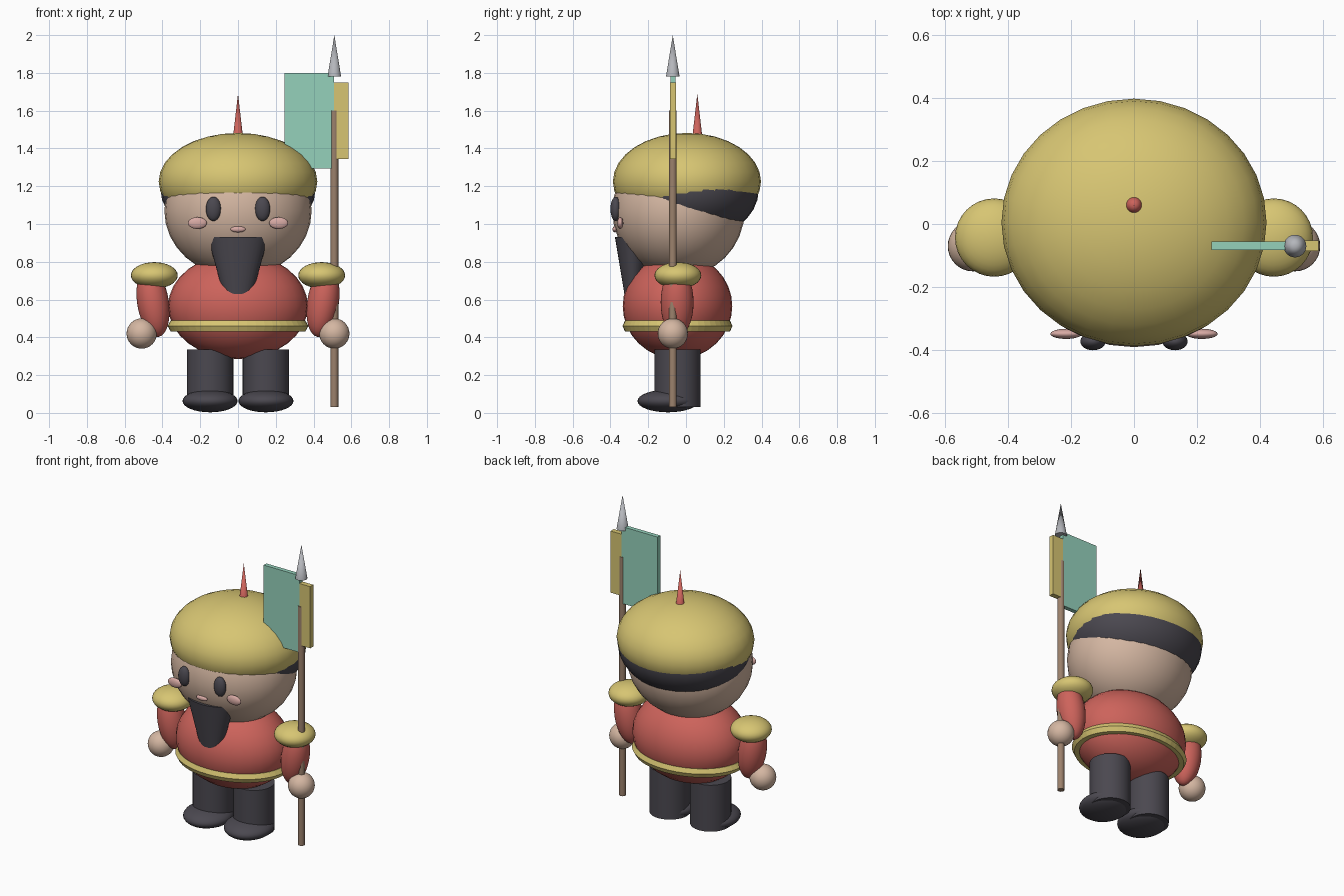
import bpy
from math import cos, sin, pi, radians
from mathutils import Matrix

cube = bpy.data.objects.get("Cube")
if cube:
    bpy.data.objects.remove(cube, do_unlink=True)


def material(name, rgb):
    m = bpy.data.materials.new(name)
    m.use_nodes = True
    colour = (*rgb, 1)
    m.diffuse_color = colour
    bsdf = m.node_tree.nodes["Principled BSDF"]
    bsdf.inputs["Base Color"].default_value = colour
    bsdf.inputs["Roughness"].default_value = 0.6
    return m


gold = material("gold", (0.68, 0.56, 0.17))
red = material("red", (0.61, 0.125, 0.105))
skin = material("skin", (0.66, 0.47, 0.36))
dark = material("charcoal", (0.07, 0.065, 0.08))
teal = material("teal", (0.30, 0.64, 0.50))
wood = material("wood", (0.33, 0.22, 0.15))
steel = material("steel", (0.46, 0.47, 0.50))
pink = material("pink", (0.68, 0.40, 0.37))


def finish(name, mat, scale=(1, 1, 1), smooth=True):
    """Name, scale, shade and colour the newly added primitive."""
    ob = bpy.context.object
    ob.name = ob.data.name = name
    ob.data.transform(Matrix.Diagonal((*scale, 1)))
    ob.data.materials.append(mat)
    if smooth:
        bpy.ops.object.shade_smooth_by_angle(angle=radians(40))
    return ob


def ball(name, mat, loc, radii, rot=(0, 0, 0)):
    bpy.ops.mesh.primitive_uv_sphere_add(segments=32, ring_count=16, radius=1,
                                         location=loc, rotation=rot)
    return finish(name, mat, radii)


def cone(name, mat, x, y, z0, z1, r0, r1, sides=24, depth_scale=1):
    bpy.ops.mesh.primitive_cone_add(vertices=sides, radius1=r0, radius2=r1,
                                    depth=z1 - z0, location=(x, y, (z0 + z1) / 2))
    return finish(name, mat, (1, depth_scale, 1))


def box(name, mat, x0, x1, y0, y1, z0, z1):
    bpy.ops.mesh.primitive_cube_add(
        size=1, location=((x0 + x1) / 2, (y0 + y1) / 2, (z0 + z1) / 2))
    return finish(name, mat, (x1 - x0, y1 - y0, z1 - z0), smooth=False)


# Head, hair and cap: overlapping ellipsoids
ball("head", skin, (0, -0.04, 1.07), (0.39, 0.35, 0.35))
ball("hair", dark, (0, 0.02, 1.18), (0.41, 0.365, 0.27))
ball("cap", gold, (0, 0.005, 1.225), (0.42, 0.392, 0.257))
cone("cap_spike", red, 0, 0.06, 1.43, 1.69, 0.03, 0)

# Face
ball("mouth", pink, (0, -0.375, 0.972), (0.04, 0.014, 0.016))
cone("beard", dark, 0, -0.28, 0.6, 0.93, 0.069, 0.16, 32, 0.6)

# Torso
ball("torso", red, (0, -0.045, 0.565), (0.37, 0.29, 0.28))

# Belt: a six-sided ring stretched to the oval of the torso
bpy.ops.mesh.primitive_torus_add(major_segments=48, minor_segments=6,
                                 major_radius=0.34, minor_radius=0.033,
                                 location=(0, -0.045, 0.46))
finish("belt", gold, (1, 0.78, 1), smooth=False)

# Paired parts
for side, s in (("left", 1), ("right", -1)):
    ball(side + "_eye", dark, (s * 0.13, -0.372, 1.08), (0.04, 0.028, 0.064))
    ball(side + "_cheek", pink, (s * 0.215, -0.348, 1.005), (0.05, 0.016, 0.031))
    ball(side + "_shoulder", gold, (s * 0.443, -0.043, 0.728), (0.124, 0.124, 0.07))
    ball(side + "_arm", red, (s * 0.45, -0.047, 0.585), (0.084, 0.087, 0.185),
         (0, s * radians(9), 0))
    ball(side + "_hand", skin, (s * 0.51, -0.07, 0.42), (0.08, 0.08, 0.08))
    cone(side + "_leg", dark, s * 0.148, -0.045, 0.03, 0.335, 0.123, 0.123, 32)
    ball(side + "_foot", dark, (s * 0.148, -0.095, 0.063), (0.146, 0.162, 0.06))

# Banner spear
cone("spear_pole", wood, 0.51, -0.07, 0.03, 1.6, 0.021, 0.021, 12)
cone("spear_tip", steel, 0.51, -0.07, 1.78, 2.0, 0.036, 0)
box("banner", teal, 0.245, 0.507, -0.083, -0.055, 1.295, 1.80)
box("banner_trim", gold, 0.507, 0.585, -0.086, -0.053, 1.345, 1.75)
